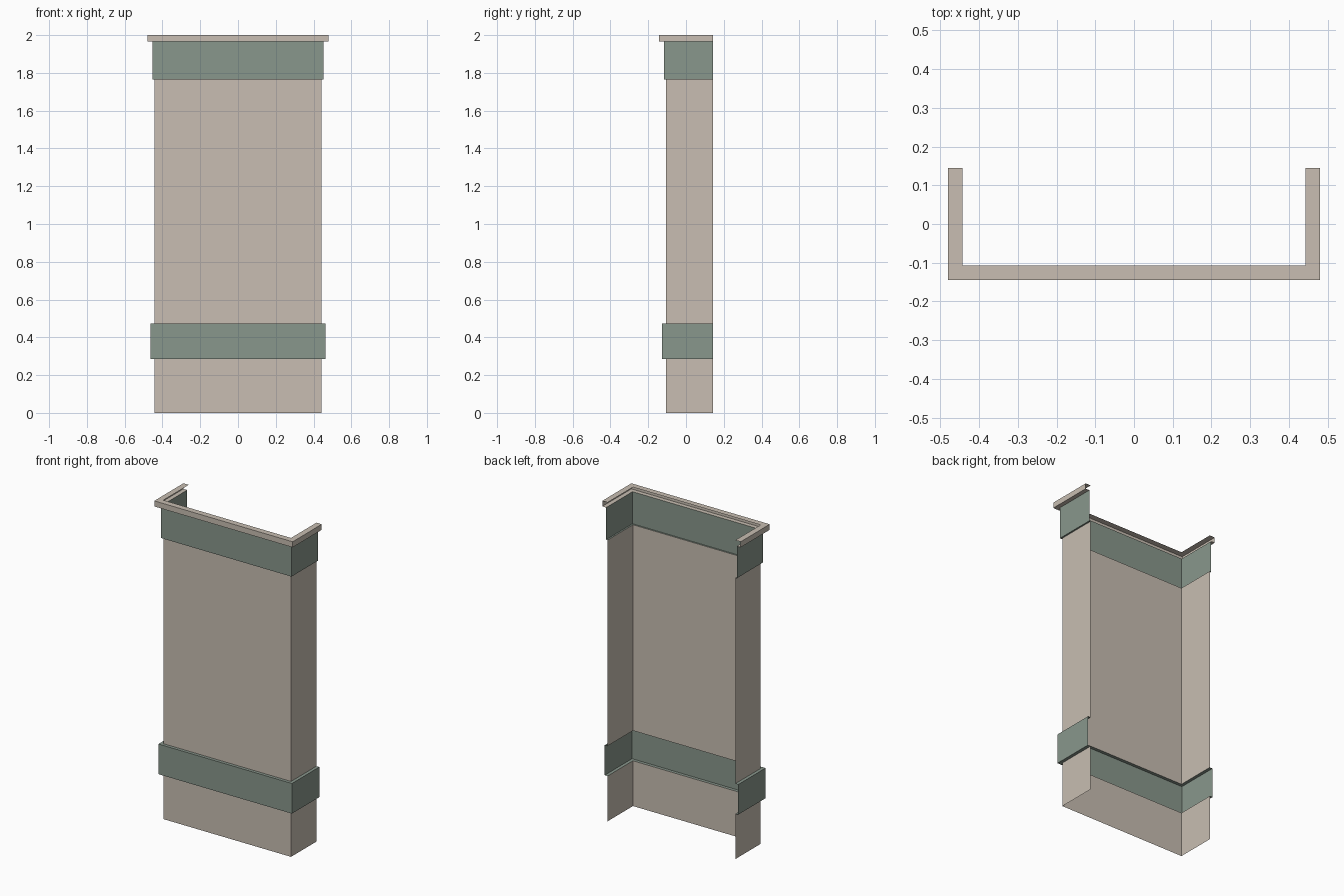
import bpy, bmesh

if "Cube" in bpy.data.objects:
    bpy.data.objects.remove(bpy.data.objects["Cube"])

HALF_X, FRONT_Y, BACK_Y = 0.443, -0.107, 0.144


def material(name, rgb):
    m = bpy.data.materials.new(name)
    m.diffuse_color = (*rgb, 1.0)
    m.use_nodes = True
    m.node_tree.nodes["Principled BSDF"].inputs["Base Color"].default_value = m.diffuse_color
    return m


stone = material("beige stone", (0.578, 0.515, 0.445))
green = material("sage green", (0.250, 0.309, 0.262))


def sweep(name, profile, mat):
    """Sweep an (offset, z) profile around the three-sided front, open at the back."""
    bm = bmesh.new()
    rings = []
    for d, z in profile:
        x, y = HALF_X + d, FRONT_Y - d
        path = [(-x, BACK_Y), (-x, y), (x, y), (x, BACK_Y)]
        rings.append([bm.verts.new((px, py, z)) for px, py in path])
    for a, b in zip(rings, rings[1:]):
        for i in range(3):
            bm.faces.new((a[i], a[i + 1], b[i + 1], b[i]))
    mesh = bpy.data.meshes.new(name)
    bm.to_mesh(mesh)
    bm.free()
    mesh.materials.append(mat)
    obj = bpy.data.objects.new(name, mesh)
    bpy.context.collection.objects.link(obj)
    return obj


LOW, UP, CAP = 0.02, 0.01, 0.037

# plain shell walls below and between the bands
sweep("base_wall", [(0, 0), (0, 0.284)], stone)
sweep("main_wall", [(0, 0.473), (0, 1.764)], stone)
# raised bands with their ledges
sweep("lower_band", [(0, 0.284), (LOW, 0.284), (LOW, 0.473), (0, 0.473)], green)
sweep("upper_band", [(0, 1.764), (UP, 1.764), (UP, 1.965)], green)
# projecting cap rim, open inside
sweep("top_cap", [(UP, 1.965), (CAP, 1.965), (CAP, 2.0), (0, 2.0)], stone)
